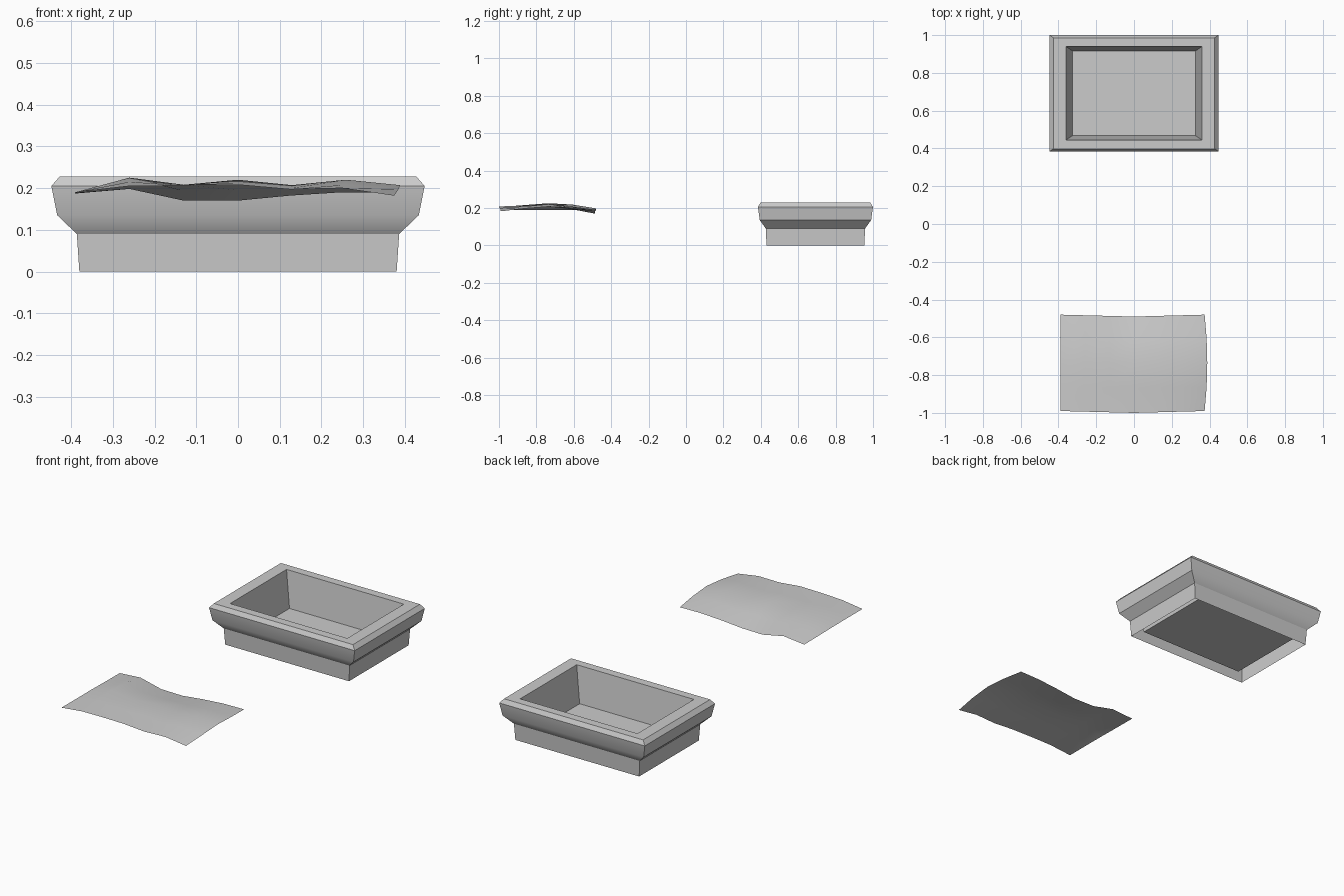
import bpy, bmesh, math

if "Cube" in bpy.data.objects:
    bpy.data.objects.remove(bpy.data.objects["Cube"])


def make_object(name, bm):
    bmesh.ops.recalc_face_normals(bm, faces=bm.faces)
    mesh = bpy.data.meshes.new(name)
    bm.to_mesh(mesh)
    bm.free()
    ob = bpy.data.objects.new(name, mesh)
    bpy.context.collection.objects.link(ob)
    return ob


def smooth(ob, degrees):
    bpy.ops.object.select_all(action='DESELECT')
    ob.select_set(True)
    bpy.context.view_layer.objects.active = ob
    bpy.ops.object.shade_smooth_by_angle(angle=math.radians(degrees))


# Planter: rectangular rings from the open foot, over the rim, to the inner floor
profile = [(0.38, 0), (0.386, 0.09), (0.433, 0.135), (0.447, 0.205),
           (0.427, 0.228), (0.36, 0.228), (0.325, 0.03)]
ASPECT, CENTRE_Y = 0.688, 0.692
bm = bmesh.new()
rings = [[bm.verts.new((sx * h, CENTRE_Y + sy * h * ASPECT, z))
          for sx, sy in ((-1, -1), (1, -1), (1, 1), (-1, 1))] for h, z in profile]
for low, high in zip(rings, rings[1:]):
    for i in range(4):
        j = (i + 1) % 4
        bm.faces.new((low[i], low[j], high[j], high[i]))
bm.faces.new(rings[-1])
smooth(make_object("planter_box", bm), 30)

# Rippled soil sheet: heights from front row to back row
heights = [
    (.190, .205, .208, .208, .197, .200, .182),
    (.190, .215, .206, .212, .200, .208, .197),
    (.190, .225, .208, .220, .207, .220, .207),
    (.188, .218, .193, .195, .195, .207, .200),
    (.187, .198, .170, .170, .182, .190, .190)]
bm = bmesh.new()
grid = []
for r, row in enumerate(heights):
    v = r / 2 - 1
    line = []
    for c, z in enumerate(row):
        u = c / 3 - 1
        # right side bulges at the middle, front and back edges bow forward
        x = u * (0.39 if u < 0 else 0.388 - 0.014 * v * v)
        y = -0.735 + v * 0.255 - 0.01 * abs(v) * (1 - abs(u))
        line.append(bm.verts.new((x, y, z)))
    grid.append(line)
for a, b in zip(grid, grid[1:]):
    for i in range(6):
        bm.faces.new((a[i], a[i + 1], b[i + 1], b[i]))
soil = make_object("soil_sheet", bm)
if soil.data.polygons[0].normal.z < 0:
    soil.data.flip_normals()
smooth(soil, 30)
